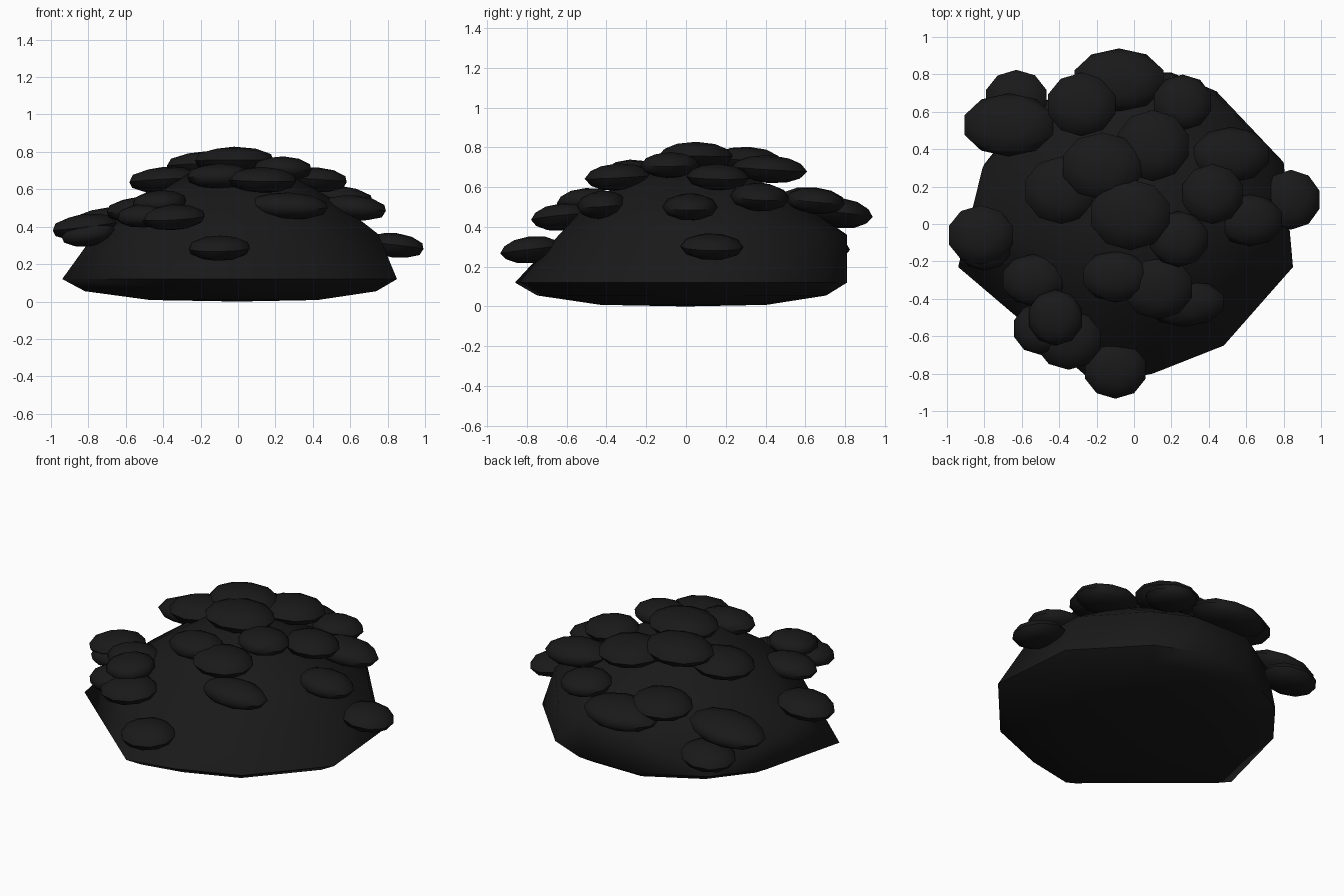
import bpy, bmesh, math
from mathutils import Vector, Matrix

if "Cube" in bpy.data.objects:
    bpy.data.objects.remove(bpy.data.objects["Cube"])

mat = bpy.data.materials.new("dark_earth")
mat.diffuse_color = (0.01, 0.01, 0.01, 1)
mat.use_nodes = True
mat.node_tree.nodes["Principled BSDF"].inputs["Base Color"].default_value = mat.diffuse_color


def finish(bm, name, angle):
    me = bpy.data.meshes.new(name)
    bm.to_mesh(me)
    bm.free()
    ob = bpy.data.objects.new(name, me)
    bpy.context.collection.objects.link(ob)
    me.materials.append(mat)
    bpy.ops.object.select_all(action='DESELECT')
    ob.select_set(True)
    bpy.context.view_layer.objects.active = ob
    bpy.ops.object.shade_smooth_by_angle(angle=math.radians(angle))
    return ob


# Mound body: faceted irregular dome wrapped around a few uneven rings
rim = [(.85, -.23), (.48, -.65), (.10, -.80), (-.20, -.86), (-.94, -.23),
       (-.80, .32), (-.58, .60), (-.2, .81), (.2, .81), (.44, .71), (.80, .33)]
shoulder = [(.75, -.10, .36), (.45, -.46, .36), (-.10, -.66, .32), (-.52, -.44, .36),
            (-.80, -.02, .31), (-.81, .30, .30), (-.52, .60, .36), (-.18, .81, .36),
            (.2, .80, .36), (.44, .68, .36), (.71, .33, .38)]
pts = [(x, y, .12) for x, y in rim]
pts += [(x * .87, y * .87, .055) for x, y in rim]
pts += [(x * .50, y * .50, .008) for x, y in rim]
pts += shoulder
for r, z, n in ((.52, .54, 9), (.27, .68, 6)):
    pts += [(r * math.cos(math.tau * i / n), .04 + r * math.sin(math.tau * i / n), z)
            for i in range(n)]
pts += [(0, 0, 0), (0, .05, .73)]
bm = bmesh.new()
for p in pts:
    bm.verts.new(p)
res = bmesh.ops.convex_hull(bm, input=bm.verts)
loose = [v for v in bm.verts if not v.link_faces]
bmesh.ops.delete(bm, geom=loose, context='VERTS')
bmesh.ops.recalc_face_normals(bm, faces=bm.faces)
finish(bm, "mound_body", 60)

# Flattened pebbles scattered over the dome: x, y, z, radius x, radius y
pebbles = [
    (-.10, -.78, .285, .17, .155), (.84, .13, .30, .16, .16),
    (-.82, -.06, .40, .18, .16), (-.67, .53, .43, .25, .17),
    (-.63, .67, .30, .17, .155), (-.08, .77, .47, .25, .17),
    (-.28, .64, .53, .19, .17), (.26, .65, .53, .16, .15),
    (.52, .37, .55, .21, .15), (.10, .42, .69, .20, .19),
    (-.17, .31, .73, .22, .18), (-.02, .05, .755, .22, .19),
    (.24, -.08, .71, .16, .15), (.62, .02, .50, .18, .14),
    (.42, .16, .65, .17, .16), (-.10, -.28, .67, .18, .14),
    (.13, -.34, .65, .19, .17), (.27, -.42, .51, .22, .13),
    (-.54, -.30, .49, .17, .14), (-.42, -.50, .53, .15, .15),
    (-.50, -.56, .46, .15, .14), (-.35, -.62, .45, .18, .16),
    (-.39, .18, .65, .20, .18), (-.80, -.12, .36, .15, .13),
]
for k, (x, y, z, rx, ry) in enumerate(pebbles):
    bm = bmesh.new()
    bmesh.ops.create_icosphere(bm, subdivisions=2, radius=1.0)
    h = .055 + .11 * (rx - .13)
    slope = Vector((x * .15, y * .15, 1))
    tilt = Vector((0, 0, 1)).rotation_difference(slope).to_matrix().to_4x4()
    m = (Matrix.Translation((x, y, z)) @ tilt
         @ Matrix.Diagonal((rx, ry, h + .008, 1)))
    bm.transform(m)
    finish(bm, f"pebble_{k + 1:02d}", 40)
